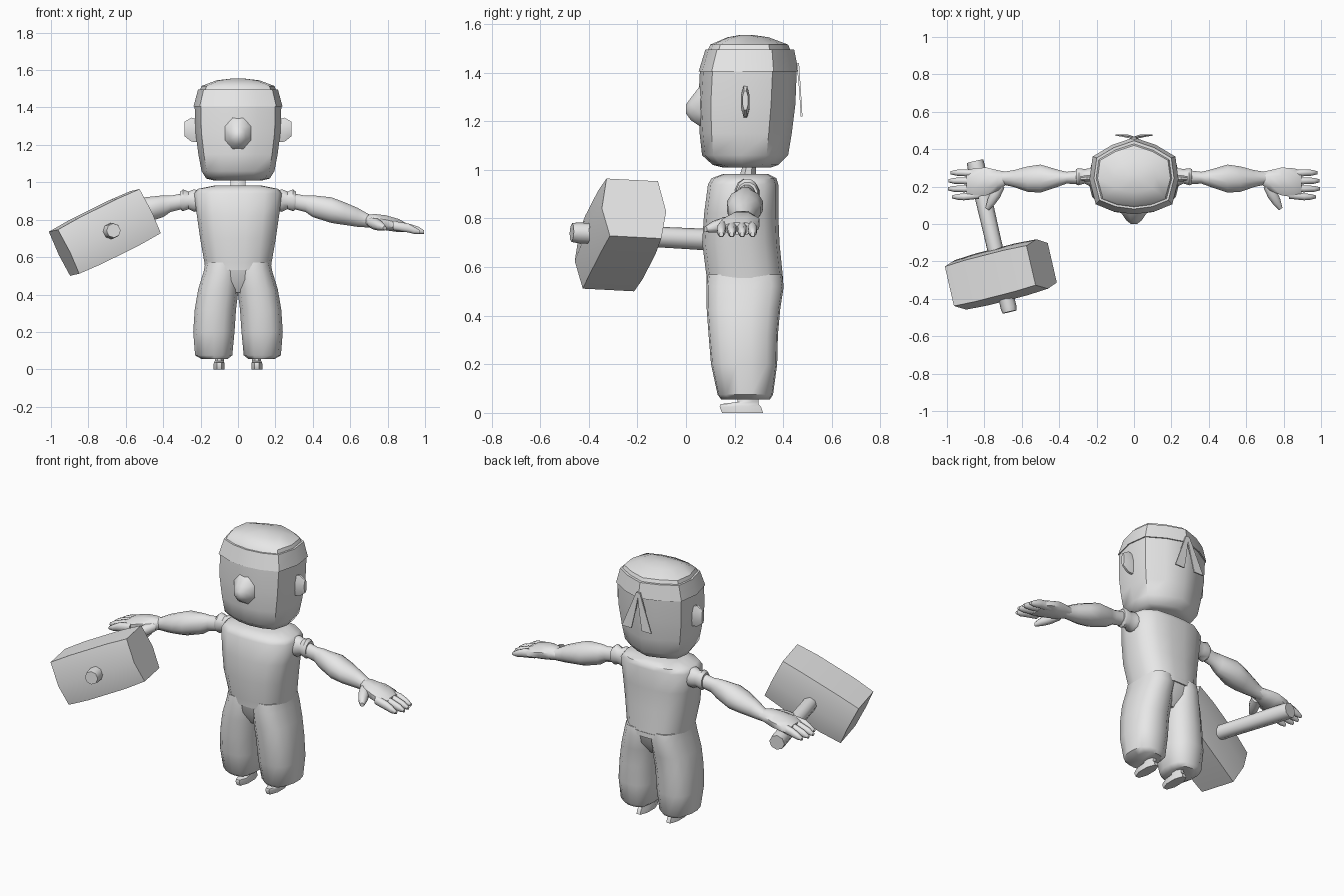
import bpy, bmesh, math
from mathutils import Vector as V

grey = bpy.data.materials.new("light grey")
grey.diffuse_color = (0.8, 0.8, 0.8, 1)


def superellipse(n, p):
    """Unit cross-section, from round (p=2) to boxy (large p)."""
    out = []
    for i in range(n):
        a = 2 * math.pi * (i + 0.5) / n
        c, s = math.cos(a), math.sin(a)
        k = (abs(c) ** p + abs(s) ** p) ** (-1 / p)
        out.append((c * k, s * k))
    return out


def loft(name, rings, section, angle=45):
    """Skin a section through rings of (centre, u axis, v axis)."""
    bm = bmesh.new()
    loops = [[bm.verts.new(c + u * a + v * b) for a, b in section]
             for c, u, v in rings]
    n = len(section)
    for lo, hi in zip(loops, loops[1:]):
        for i in range(n):
            j = (i + 1) % n
            bm.faces.new((lo[i], lo[j], hi[j], hi[i]))
    bm.faces.new(loops[0][::-1])
    bm.faces.new(loops[-1])
    bmesh.ops.recalc_face_normals(bm, faces=bm.faces)
    me = bpy.data.meshes.new(name)
    bm.to_mesh(me)
    bm.free()
    me.materials.append(grey)
    ob = bpy.data.objects.new(name, me)
    bpy.context.collection.objects.link(ob)
    bpy.ops.object.select_all(action='DESELECT')
    ob.select_set(True)
    bpy.context.view_layer.objects.active = ob
    bpy.ops.object.shade_smooth_by_angle(angle=math.radians(angle))
    return ob


def upright(name, rows, section, angle=45):
    """Rows of z, x0, x1, y0, y1."""
    return loft(name, [(V(((a + b) / 2, (c + d) / 2, z)),
                        V(((b - a) / 2, 0, 0)), V((0, (d - c) / 2, 0)))
                       for z, a, b, c, d in rows], section, angle)


def sideways(name, rows, section, s=1, angle=45):
    """Rows of x, y0, y1, z0, z1; s=-1 builds the other side."""
    return loft(name, [(V((s * x, (a + b) / 2, (c + d) / 2)),
                        V((0, (b - a) / 2, 0)), V((0, 0, (d - c) / 2)))
                       for x, a, b, c, d in rows], section, angle)


round8, round12 = superellipse(8, 2), superellipse(12, 2)
soft8, boxy16 = superellipse(8, 2.6), superellipse(16, 3)

# Head section: flattish face, back coming to a blunt point
half = [(0.45, -0.93), (0.86, -0.74), (1, -0.1), (0.93, 0.5), (0.5, 0.8)]
skull = [(0, -1)] + half + [(0, 1)] + [(-x, y) for x, y in reversed(half)]

upright("head", [(1.01, -.13, .13, .15, .35), (1.02, -.17, .17, .11, .38),
                 (1.06, -.195, .195, .066, .42), (1.15, -.212, .212, .056, .435),
                 (1.27, -.228, .228, .05, .45), (1.42, -.232, .232, .058, .456)], skull)
upright("headband", [(1.405, -.238, .238, .052, .463),
                     (1.495, -.214, .214, .08, .445)], skull, 30)
upright("cap_crown", [(1.48, -.208, .208, .085, .435), (1.515, -.195, .195, .1, .42),
                      (1.545, -.115, .115, .17, .34), (1.555, -.03, .03, .225, .27)], skull)

# Nose, a rounded wedge pointing forward
loft("nose", [(V((0, y, (a + b) / 2)), V((w, 0, 0)), V((0, 0, (b - a) / 2)))
              for y, w, a, b in [(.1, .1, 1.15, 1.38), (.06, .075, 1.17, 1.355),
                                 (.02, .045, 1.2, 1.3), (0, .018, 1.23, 1.27)]], round8, 60)

upright("neck", [(.95, -.045, .045, .21, .29), (1.03, -.043, .043, .235, .29)], round8)

upright("torso", [(.53, -.175, .175, .085, .40), (.57, -.18, .18, .083, .398),
                  (.7, -.203, .203, .066, .385), (.82, -.22, .22, .074, .38),
                  (.94, -.235, .235, .09, .38), (.965, -.215, .215, .105, .372),
                  (.982, -.13, .13, .15, .34)], boxy16)
upright("hips", [(.41, -.08, .08, .14, .33), (.48, -.15, .15, .1, .38),
                 (.56, -.178, .178, .084, .4)], boxy16)

for s, side in ((1, "left"), (-1, "right")):
    def leg_rows(rows):
        return [(z, min(s * a, s * b), max(s * a, s * b), c, d) for z, a, b, c, d in rows]

    # Baggy trouser leg and small foot
    upright(side + "_trouser_leg", leg_rows([
        (.055, .055, .195, .145, .345), (.075, .03, .23, .13, .358),
        (.2, .018, .24, .103, .375), (.32, .01, .232, .093, .378),
        (.43, -.004, .213, .085, .388), (.52, -.01, .185, .084, .402),
        (.57, -.005, .175, .09, .395)]), superellipse(14, 2.8))
    upright(side + "_foot", leg_rows([
        (0, .07, .132, .145, .32), (.025, .07, .132, .135, .312),
        (.036, .072, .13, .14, .3), (.045, .075, .125, .21, .3),
        (.075, .075, .125, .21, .3)]), soft8)

    sideways(side + "_ear", [(.19, .228, .262, 1.21, 1.33), (.25, .226, .262, 1.215, 1.348),
                             (.286, .232, .256, 1.245, 1.325)], soft8, s)

    # Short sleeve cuff, then arm with elbow bulge and wrist
    sideways(side + "_sleeve", [(.19, .2, .31, .85, .95), (.235, .2, .3, .84, .965),
                                (.265, .215, .295, .855, .952), (.295, .205, .3, .843, .965),
                                (.31, .21, .295, .855, .95)], round12, s)
    sideways(side + "_arm", [(.28, .21, .29, .86, .945), (.36, .215, .28, .84, .93),
                             (.4, .2, .29, .812, .932), (.5, .165, .32, .78, .922),
                             (.57, .17, .31, .77, .895), (.64, .195, .29, .76, .865),
                             (.7, .21, .28, .757, .83), (.74, .21, .28, .755, .82)],
             round12, s, 60)
    sideways(side + "_palm", [(.68, .21, .28, .765, .825), (.73, .175, .29, .752, .832),
                              (.79, .15, .305, .742, .825), (.86, .14, .3, .732, .805),
                              (.895, .15, .285, .732, .785)], soft8, s, 60)

    # Four fingers fanned along the palm
    for i, (y, tip) in enumerate([(.145, .972), (.188, .995), (.231, .993), (.274, .98)]):
        m = y + (.222 - y) * .12
        sideways(f"{side}_finger_{i + 1}",
                 [(.83, m - .021, m + .021, .742, .795), (.91, y - .02, y + .02, .73, .782),
                  (tip - .03, y - .017, y + .017, .722, .764),
                  (tip, y - .009, y + .009, .724, .744)], round8, s, 60)

    # Thumb reaching forward from the wrist
    loft(side + "_thumb", [(V((s * x, y, z)), V((s * r * .8, r * .6, 0)), V((0, 0, r)))
                           for x, y, z, r in [(.715, .21, .785, .03), (.74, .16, .775, .032),
                                              (.765, .115, .765, .025), (.785, .08, .755, .012)]],
         round8, 60)

    # Headband tail: thin folded wedge hanging from the knot
    upright(side + "_headband_tail", leg_rows([
        (1.22, .035, .1, .472, .479), (1.32, .015, .06, .466, .473),
        (1.44, -.005, .012, .455, .465)]), [(-1, -1), (1, -1), (1, 1), (-1, 1)])

# Mallet: handle direction h, head axis a, remaining direction t
back, front = V((-.85, .335, .70)), V((-.665, -.47, .742))
h = (front - back).normalized()
a = V((.44, .13, .22))
a = (a - h * a.dot(h)).normalized()
t = a.cross(h)
centre = V((-.712, -.27, .732))
barrel = [(.112, 1), (.14, 0.05), (.112, -1), (0, -1), (-.112, -1), (-.14, .05), (-.112, 1), (0, 1)]
barrel = [(u, w * .135) for u, w in barrel]
loft("mallet_head", [(centre + a * d, h * k, t * k) for d, k in
                     [(-.25, .97), (-.12, 1.02), (.12, 1.02), (.25, .97)]], barrel)
loft("mallet_handle", [(back + (front - back) * f, a * r, t * r) for f, r in
                       [(0, .042), (.03, .044), (.5, .04), (.97, .04), (1, .036)]],
     superellipse(8, 3.5))
